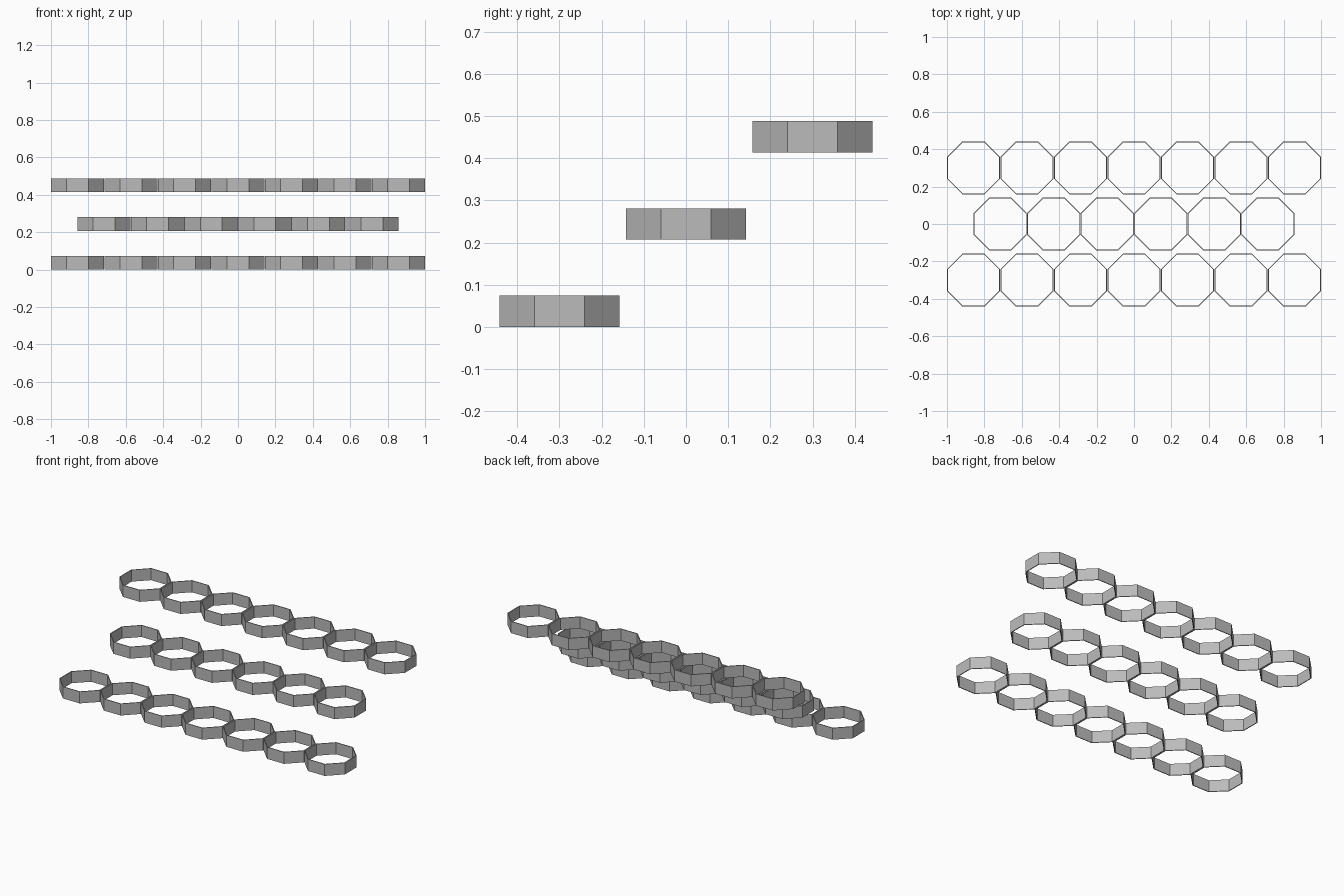
import bpy, bmesh, math

if "Cube" in bpy.data.objects:
    bpy.data.objects.remove(bpy.data.objects["Cube"])

APOTHEM, WALL, HEIGHT = 0.1418, 0.005, 0.074
STEP_X, STEP_Y, STEP_Z = 0.2861, 0.30, 0.207

grey = bpy.data.materials.new("mid grey")
grey.diffuse_color = (0.5, 0.5, 0.5, 1)
grey.use_nodes = True
grey.node_tree.nodes["Principled BSDF"].inputs["Base Color"].default_value = grey.diffuse_color


def octagon(bm, apothem, z):
    r = apothem / math.cos(math.pi / 8)
    return [bm.verts.new((r * math.cos(a), r * math.sin(a), z))
            for a in (math.pi / 8 + k * math.pi / 4 for k in range(8))]


# One thin-walled octagonal ring, open at top and bottom
mesh = bpy.data.meshes.new("octagon_ring")
bm = bmesh.new()
loops = [octagon(bm, APOTHEM, 0), octagon(bm, APOTHEM, HEIGHT),
         octagon(bm, APOTHEM - WALL, HEIGHT), octagon(bm, APOTHEM - WALL, 0)]
for i in range(4):
    a, b = loops[i], loops[(i + 1) % 4]
    for k in range(8):
        n = (k + 1) % 8
        bm.faces.new((a[k], a[n], b[n], b[k]))
bmesh.ops.recalc_face_normals(bm, faces=bm.faces)
bm.to_mesh(mesh)
bm.free()
mesh.materials.append(grey)

# Three stepped rows, the middle one staggered by half a ring
for row, (name, count) in enumerate((("lower", 7), ("middle", 6), ("upper", 7))):
    for i in range(count):
        ring = bpy.data.objects.new(f"{name}_ring_{i + 1}", mesh)
        ring.location = ((i - (count - 1) / 2) * STEP_X, (row - 1) * STEP_Y, row * STEP_Z)
        bpy.context.collection.objects.link(ring)
